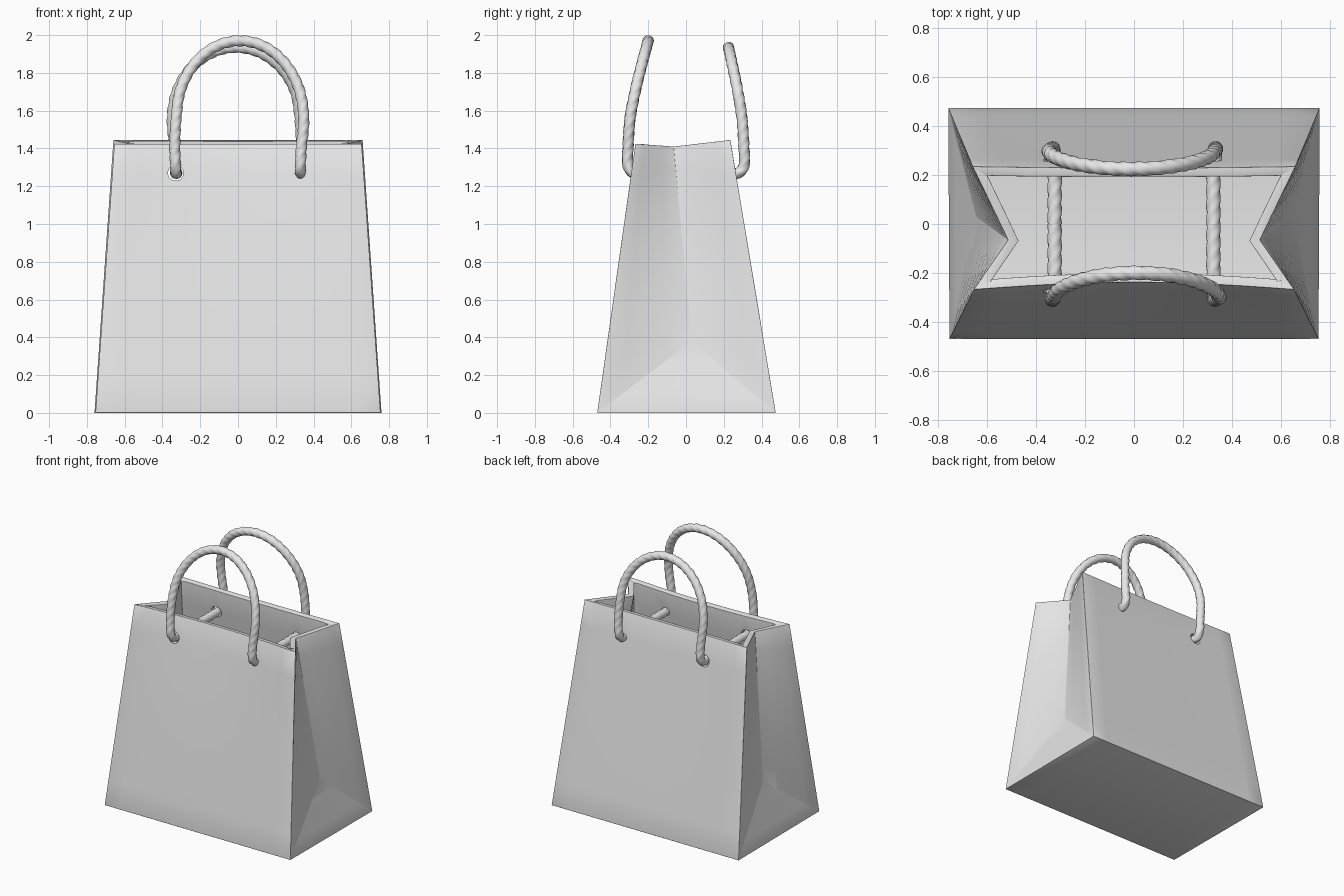
import bpy, bmesh
from math import sin, cos, pi, radians
from mathutils import Vector

cube = bpy.data.objects.get("Cube")
if cube:
    bpy.data.objects.remove(cube, do_unlink=True)


def make_material(name, value):
    mat = bpy.data.materials.new(name)
    mat.use_nodes = True
    colour = (value, value, value, 1)
    mat.diffuse_color = colour
    mat.node_tree.nodes["Principled BSDF"].inputs["Base Color"].default_value = colour
    return mat


paper = make_material("light grey", 0.8)


def make_object(name, bm):
    mesh = bpy.data.meshes.new(name)
    bm.to_mesh(mesh)
    bm.free()
    mesh.materials.append(paper)
    obj = bpy.data.objects.new(name, mesh)
    bpy.context.collection.objects.link(obj)
    return obj


def smooth(obj, angle):
    bpy.ops.object.select_all(action="DESELECT")
    obj.select_set(True)
    bpy.context.view_layer.objects.active = obj
    bpy.ops.object.shade_smooth_by_angle(angle=radians(angle))


def patch(bm, a, b, c, d, columns, rows, bow=0):
    """Grid of faces from edge a-b up to edge d-c, bowed along y at the top."""
    a, b, c, d = map(Vector, (a, b, c, d))
    grid = []
    for j in range(rows + 1):
        v = j / rows
        left, right = a.lerp(d, v), b.lerp(c, v)
        line = []
        for i in range(columns + 1):
            u = i / columns
            p = left.lerp(right, u)
            p.y += bow * sin(pi * u) * v * v
            line.append(bm.verts.new(p))
        grid.append(line)
    for low, high in zip(grid, grid[1:]):
        for i in range(columns):
            bm.faces.new((low[i], low[i + 1], high[i + 1], high[i]))


# Bag body: tapered panels, with side gussets folded inwards
HOLE_X, HOLE_Z = 0.33, 1.27
ROWS, COLUMNS, GUSSET = 8, 12, 4
bm = bmesh.new()
f_low, f_high, b_low, b_high = ([Vector((s * x, y, z)) for s in (-1, 1)] for x, y, z in (
    (0.755, -0.47, 0), (0.655, -0.268, 1.425), (0.76, 0.475, 0), (0.66, 0.235, 1.445)))
patch(bm, *f_low, f_high[1], f_high[0], COLUMNS, ROWS, 0.03)
patch(bm, *b_low, b_high[1], b_high[0], COLUMNS, ROWS, -0.006)
patch(bm, *f_low, b_low[1], b_low[0], COLUMNS, 1)
for i, side in enumerate((-1, 1)):
    apex = Vector((side * 0.645, 0.03, 0.38))
    fold = Vector((side * 0.515, -0.065, 1.41))
    patch(bm, f_low[i], apex, fold, f_high[i], GUSSET, ROWS)
    patch(bm, b_low[i], apex, fold, b_high[i], GUSSET, ROWS)
    patch(bm, f_low[i], b_low[i], apex, apex, 1, GUSSET)
bmesh.ops.remove_doubles(bm, verts=bm.verts, dist=0.0005)
bmesh.ops.recalc_face_normals(bm, faces=bm.faces)
base = min(bm.faces, key=lambda f: f.calc_center_median().z)
if base.normal.z > 0:
    bmesh.ops.reverse_faces(bm, faces=bm.faces)
bag = make_object("bag_body", bm)

wall = bag.modifiers.new("Paper thickness", "SOLIDIFY")
wall.thickness = 0.038
wall.offset = -1
wall.use_even_offset = True
soft = bag.modifiers.new("Soft folds", "BEVEL")
soft.width = 0.016
soft.segments = 3
soft.limit_method = "ANGLE"
soft.angle_limit = radians(14)

# Cord holes through both large panels
bm = bmesh.new()
for x in (-HOLE_X, HOLE_X):
    ret = bmesh.ops.create_cone(bm, cap_ends=True, segments=24,
                                radius1=0.041, radius2=0.041, depth=1)
    for v in ret["verts"]:
        v.co = Vector((x + v.co.x, v.co.z, HOLE_Z + v.co.y))
bmesh.ops.recalc_face_normals(bm, faces=bm.faces)
cutter = make_object("hole_cutter", bm)
cutter.hide_render = True
cut = bag.modifiers.new("Cord holes", "BOOLEAN")
cut.operation = "DIFFERENCE"
cut.object = cutter
cut.solver = "EXACT"

# Apply the modifiers, so that shading follows the finished surface
bpy.context.view_layer.objects.active = bag
for name in [m.name for m in bag.modifiers]:
    bpy.ops.object.modifier_apply(modifier=name)
bpy.data.objects.remove(cutter, do_unlink=True)
smooth(bag, 32)


def smooth_path(points, spacing):
    """Even samples of a smooth curve through the points."""
    pts = [Vector(p) for p in points]
    pts = [2 * pts[0] - pts[1]] + pts + [2 * pts[-1] - pts[-2]]
    dense = []
    for p, q, r, s in zip(pts, pts[1:], pts[2:], pts[3:]):
        for k in range(40):
            t = k / 40
            dense.append(q + (r - p) * t / 2 + (p * 2 - q * 5 + r * 4 - s) * t * t / 2
                         + (q * 3 - p - r * 3 + s) * t ** 3 / 2)
    dense.append(pts[-2])
    out, travelled = [dense[0]], 0
    for a, b in zip(dense, dense[1:]):
        travelled += (b - a).length
        if travelled >= spacing:
            out.append(b)
            travelled = 0
    return out + [dense[-1]]


def rope(name, points, radius, pitch):
    """Sweep a three-strand section along the path, twisting as it goes."""
    path = smooth_path(points, 0.012)
    bm = bmesh.new()
    rings, normal, length, sides = [], Vector((0, 0, 1)), 0, 18
    for i, p in enumerate(path):
        before, after = path[max(i - 1, 0)], path[min(i + 1, len(path) - 1)]
        tangent = (after - before).normalized()
        normal = (normal - tangent * normal.dot(tangent)).normalized()
        other = tangent.cross(normal)
        length += (p - before).length
        ring = []
        for k in range(sides):
            a = 2 * pi * k / sides
            lobe = abs(cos(1.5 * (a - 2 * pi * length / pitch)))
            r = radius * (0.87 + 0.17 * lobe)
            ring.append(bm.verts.new(p + (normal * cos(a) + other * sin(a)) * r))
        rings.append(ring)
    for a, b in zip(rings, rings[1:]):
        for k in range(sides):
            n = (k + 1) % sides
            bm.faces.new((a[k], a[n], b[n], b[k]))
    bm.faces.new(rings[0])
    bm.faces.new(rings[-1])
    bmesh.ops.recalc_face_normals(bm, faces=bm.faces)
    smooth(make_object(name, bm), 60)


# Handles: an arch outside, its ends threaded through the holes to the middle
for name, s, shift, top, lean in (("front_handle", -1, 0.01, 1.97, 0.2),
                                  ("back_handle", 1, -0.01, 1.935, 0.225)):
    leg = [(0.325, 0, HOLE_Z), (0.325, s * 0.2, HOLE_Z), (HOLE_X, s * 0.275, HOLE_Z),
           (HOLE_X, s * 0.307, 1.31), (0.335, s * 0.307, 1.4)]
    arch = []
    for k in range(9):
        a = pi * k / 8
        y = 0.296 - (0.296 - lean) * max(sin(a), 0) ** 1.2
        arch.append((0.338 * cos(a) + shift, s * y, 1.56 + (top - 1.56) * sin(a)))
    mirrored = [(-x, y, z) for x, y, z in reversed(leg)]
    rope(name, leg + arch + mirrored, 0.029, 0.18)
